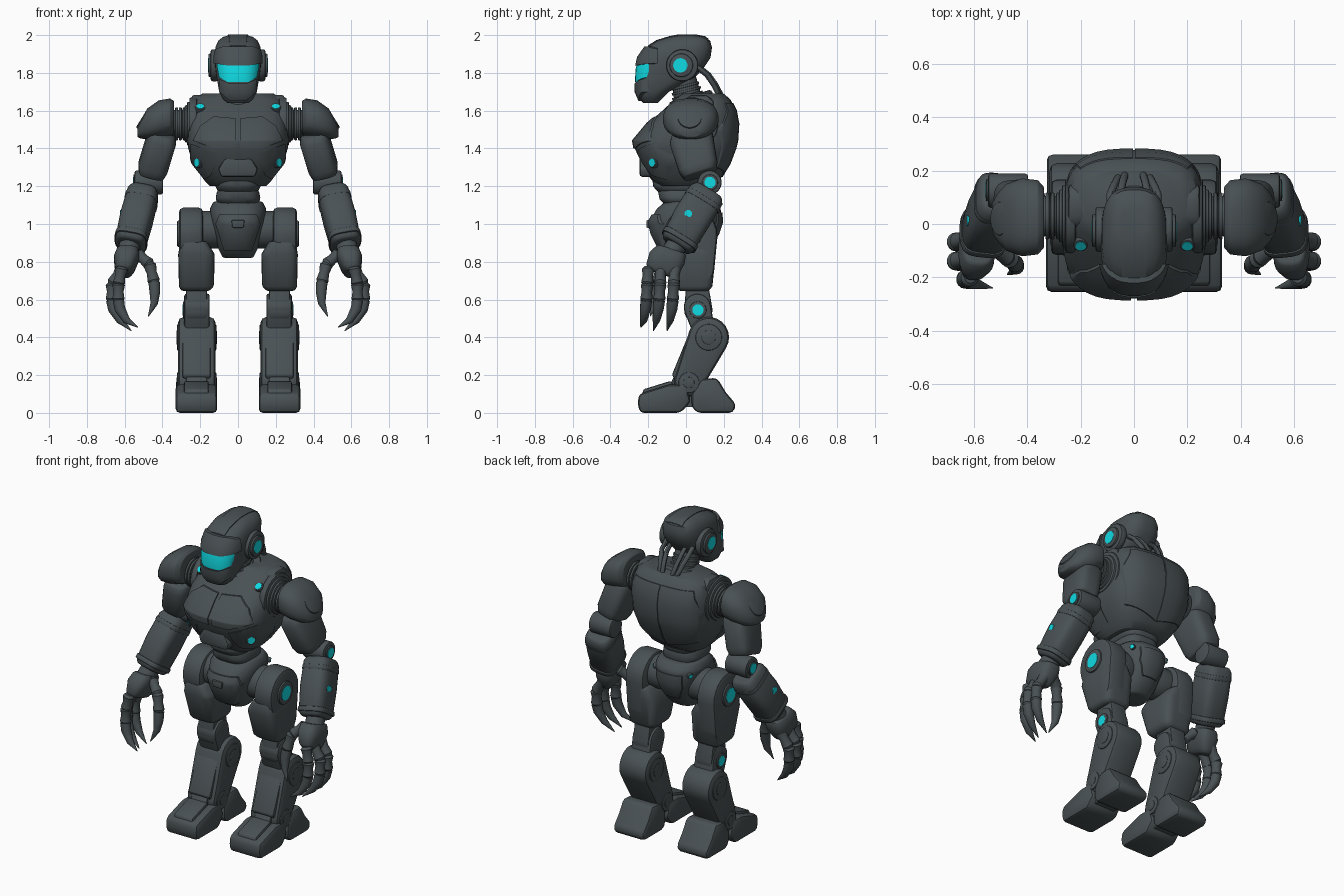
import bpy, bmesh, math
from mathutils import Vector
from mathutils.bvhtree import BVHTree

if "Cube" in bpy.data.objects:
    bpy.data.objects.remove(bpy.data.objects["Cube"], do_unlink=True)

def material(name, rgb):
    mat = bpy.data.materials.new(name)
    mat.use_nodes = True
    mat.diffuse_color = (*rgb, 1)
    mat.node_tree.nodes["Principled BSDF"].inputs["Base Color"].default_value = (*rgb, 1)
    return mat

SLATE = material("dark slate armour", (.067, .082, .088))
GLOW = material("cyan glow", (.005, .7, .76))
SHARP = math.radians(36)

def add_object(name, mesh, mat, mirror):
    mesh.materials.clear()
    mesh.materials.append(mat)
    mesh.shade_smooth()
    mesh.set_sharp_from_angle(angle=SHARP)
    obj = bpy.data.objects.new(name, mesh)
    bpy.context.scene.collection.objects.link(obj)
    if mirror:
        obj.modifiers.new("Mirror", 'MIRROR')
    return obj

def finish(name, bm, mat=SLATE, mirror=False, bevel=0):
    bmesh.ops.recalc_face_normals(bm, faces=bm.faces)
    if bevel:
        edges = [e for e in bm.edges if e.is_manifold and e.calc_face_angle(0) > SHARP]
        bmesh.ops.bevel(bm, geom=edges, offset=bevel, offset_type='OFFSET', segments=2,
                        profile=.5, affect='EDGES', clamp_overlap=True)
    mesh = bpy.data.meshes.new(name)
    bm.to_mesh(mesh)
    bm.free()
    return add_object(name, mesh, mat, mirror)

def skin(bm, rings):
    """Join consecutive closed rings and cap both ends."""
    for low, high in zip(rings, rings[1:]):
        for k in range(len(low)):
            j = (k + 1) % len(low)
            bm.faces.new((low[k], low[j], high[j], high[k]))
    bm.faces.new(rings[0])
    bm.faces.new(rings[-1])

def loft(name, stations, axis=None, power=2, sides=24, **opts):
    """Skin superellipse rings (x, y, z, radius_u, radius_v); no axis means follow the path."""
    bm, rings = bmesh.new(), []
    points = [Vector(s[:3]) for s in stations]
    for i, s in enumerate(stations):
        w = Vector(axis) if axis else points[min(i + 1, len(points) - 1)] - points[max(i - 1, 0)]
        w.normalize()
        ref = Vector((0, 1, 0)) if abs(w.x) > .9 else Vector((1, 0, 0))
        u = (ref - w * ref.dot(w)).normalized()
        v = w.cross(u)
        rings.append([])
        for k in range(sides):
            a = math.tau * (k + .5) / sides
            c, d = [math.copysign(abs(t) ** (2 / power), t) for t in (math.cos(a), math.sin(a))]
            rings[-1].append(bm.verts.new(points[i] + u * c * s[3] + v * d * s[-1]))
    skin(bm, rings)
    return finish(name, bm, **opts)

def body(name, rows, **opts):
    """Upright shell from rows of (z, half width, front y, back y)."""
    stations = [(0, (f + b) / 2, z, w, (b - f) / 2) for z, w, f, b in rows]
    return loft(name, stations, axis=(0, 0, 1), sides=40, **opts)

def disc(name, center, radius, length, axis=(1, 0, 0), **opts):
    c, w = Vector(center), Vector(axis).normalized() * length / 2
    return loft(name, [(*(c - w), radius), (*(c + w), radius)], axis=axis, **opts)

def prism(name, outline, span, axis='x', **opts):
    """Extrude an outline: (y, z) along x, (x, z) along y, or (x, y) along z."""
    place = {'x': lambda p, t: (t, *p), 'y': lambda p, t: (p[0], t, p[1]), 'z': lambda p, t: (*p, t)}[axis]
    bm = bmesh.new()
    skin(bm, [[bm.verts.new(place(p, t)) for p in outline] for t in span])
    return finish(name, bm, **opts)

def pill(c1, r1, c2, r2, steps=12):
    """Outline around two circles joined by tangents."""
    dy, dz = c2[0] - c1[0], c2[1] - c1[1]
    heading, half = math.atan2(dz, dy), math.acos((r1 - r2) / math.hypot(dy, dz))
    arcs = ((c1, r1, heading + half, math.tau - 2 * half), (c2, r2, heading - half, 2 * half))
    return [(c[0] + r * math.cos(start + sweep * k / steps), c[1] + r * math.sin(start + sweep * k / steps))
            for c, r, start, sweep in arcs for k in range(steps + 1)]

def panel(name, base, outline, span, axis='y', lift=.007, mat=SLATE, mirror=False):
    """Thin armour plate that follows the surface of another part."""
    mesh = base.data.copy()
    for vert, normal in zip(mesh.vertices, [v.normal.copy() for v in mesh.vertices]):
        vert.co += normal * lift
    shell, cutter = add_object("shell", mesh, mat, False), prism("cutter", outline, span, axis)
    cutter.hide_render = True
    mod = shell.modifiers.new("Cut", 'BOOLEAN')
    mod.operation, mod.solver, mod.object = 'INTERSECT', 'EXACT', cutter
    bpy.context.view_layer.update()
    result = bpy.data.meshes.new_from_object(shell.evaluated_get(bpy.context.evaluated_depsgraph_get()))
    for helper in (shell, cutter):
        bpy.data.objects.remove(helper, do_unlink=True)
    return add_object(name, result, mat, mirror)

def both(half):
    return half + [(-x, z) for x, z in reversed(half)]

def lamp(name, base, x, z, radius, side, axis=None):
    """Round light on the front (side -1) or back (side 1) of a shell."""
    tree = BVHTree.FromPolygons([v.co for v in base.data.vertices], [p.vertices[:] for p in base.data.polygons])
    spot, normal, _, _ = tree.ray_cast(Vector((x, side, z)), Vector((0, -side, 0)))
    disc(name + "_bezel", spot, radius * 1.35, .026, axis or normal, mirror=True, bevel=.004)
    disc(name, spot, radius, .032, axis or normal, mirror=True, mat=GLOW)

# Helmet, visor, ears
head = body("helmet", [(1.64, .055, -.225, -.15), (1.66, .08, -.245, -.13), (1.7, .1, -.262, -.09), (1.77, .112, -.265, .04),
                       (1.82, .12, -.262, .09), (1.88, .125, -.248, .13), (1.935, .12, -.21, .138), (1.97, .105, -.155, .128),
                       (1.99, .08, -.09, .1), (1.998, .055, -.05, .06)], power=2.8)
front = (-.5, -.195)
panel("visor", head, both([(.115, 1.85), (.1, 1.775), (.055, 1.752)]), front, lift=.005, mat=GLOW)
panel("brow", head, both([(.08, 1.94), (.14, 1.92), (.14, 1.852), (.06, 1.84)]), (-.5, -.15), lift=.012)
panel("face_mask", head, both([(.045, 1.745), (.1, 1.768), (.1, 1.7), (.04, 1.65)]), front, lift=.01)
panel("helmet_crest", head, both([(.045, -.2), (.055, .12)]), (1.9, 2.1), 'z', lift=.004)
disc("ear_base", (.125, -.02, 1.84), .085, .04, mirror=True, bevel=.01)
disc("ear_cap", (.147, -.025, 1.84), .062, .02, mirror=True, bevel=.006)
disc("ear_light", (.153, -.03, 1.84), .038, .012, mirror=True, mat=GLOW)

# Neck and cables
loft("neck", [(0, .03, 1.58, .08), (0, -.02, 1.8, .065)])
for k in range(3):
    disc("neck_ring", (0, .008 - .006 * k, 1.68 + .025 * k), .084 - .004 * k, .014, (0, -.25, 1), bevel=.004)
disc("collar", (0, .03, 1.65), .12, .06, (0, -.3, 1), bevel=.015)
for top, foot, y in ((.09, .06, .06), (.05, .035, .07)):
    loft("neck_cable", [(top, y, 1.83, .014), (top, y + .05, 1.79, .014), ((top + foot) / 2, y + .085, 1.74, .014),
                        (foot, y + .112, 1.69, .014), (foot, y + .12, 1.64, .014)], sides=10, mirror=True)

# Torso shell with plates
torso = body("torso", [(1.2, .15, -.14, .13), (1.235, .182, -.185, .18), (1.32, .24, -.235, .232), (1.4, .264, -.272, .262),
                       (1.44, .268, -.28, .272), (1.53, .265, -.205, .278), (1.6, .258, -.125, .265), (1.66, .235, -.06, .235),
                       (1.69, .19, -.02, .2)], power=3, bevel=.012)
panel("breast_plate", torso, [(.012, 1.56), (.13, 1.57), (.2, 1.52), (.24, 1.44), (.12, 1.4), (.012, 1.4)], (-.5, 0), mirror=True)
panel("rib_plate", torso, [(.11, 1.37), (.25, 1.425), (.255, 1.33), (.18, 1.235), (.14, 1.26)], (-.5, 0), mirror=True)
panel("back_plate", torso, [(.004, 1.64), (.2, 1.64), (.25, 1.5), (.2, 1.3), (.004, 1.25)], (0, .5), mirror=True, lift=.005)
prism("sternum_plate", both([(.055, 1.375), (.105, 1.29), (.09, 1.25)]), (-.245, -.1), 'y', bevel=.012)
prism("collar_pad", [(-.03, 1.6), (-.01, 1.66), (.03, 1.684), (.11, 1.684), (.15, 1.65), (.15, 1.6)], (.17, .248), mirror=True, bevel=.018)
lamp("collar_light", torso, .2, 1.612, .02, -1, (0, -.65, .75))
lamp("rib_light", torso, .207, 1.325, .021, -1, (.75, -.66, 0))

# Segmented waist and pelvis
body("belly_upper", [(1.17, .105, -.15, .12), (1.2, .12, -.175, .13), (1.27, .11, -.18, .13)], power=3, bevel=.01)
body("belly_middle", [(1.1, .1, -.11, .11), (1.13, .12, -.14, .12), (1.18, .11, -.15, .12)], power=3, bevel=.01)
body("belly_lower", [(1.04, .08, -.09, .1), (1.11, .095, -.11, .11)], power=3, bevel=.01)
pelvis = body("pelvis", [(.82, .08, -.08, .07), (.87, .105, -.14, .12), (.95, .125, -.18, .17), (1.01, .14, -.195, .19),
                         (1.08, .15, -.155, .185), (1.12, .13, -.11, .15)], power=2.4, bevel=.012)
panel("pelvis_plate", pelvis, both([(.1, 1.05), (.12, 1), (.075, .86)]), (-.5, 0), lift=.009)
panel("rear_pelvis_plate", pelvis, both([(.09, 1.06), (.085, .98), (.05, .9)]), (0, .5))
lamp("rear_light", pelvis, .118, 1.06, .012, 1)
prism("pelvis_latch", both([(.035, 1.02), (.03, .98)]), (-.21, -.15), 'y', bevel=.006)

# Shoulders
for k, radius in enumerate((.14, .118, .1)):
    disc("shoulder_socket", (.238 + .012 * k, .03, 1.53), radius, .04, mirror=True, bevel=.008)
disc("shoulder_axle", (.31, .03, 1.53), .075, .15, mirror=True)
for x in (.285, .305, .325):
    disc("shoulder_rib", (x, .03, 1.53), .088, .015, mirror=True, bevel=.005)
loft("shoulder_pad", [(.338, .025, 1.562, .115, .09), (.36, .025, 1.565, .14, .1), (.42, .025, 1.555, .147, .1),
                      (.48, .025, 1.53, .125, .082), (.515, .025, 1.502, .085, .05), (.533, .025, 1.485, .05, .025)],
     axis=(1, 0, 0), power=2.5, mirror=True, bevel=.012)
disc("shoulder_cap", (.488, .02, 1.553), .064, .046, (.85, 0, .53), mirror=True, bevel=.008)

# Arms
loft("upper_arm", [(.4, .02, 1.49, .07, .1), (.405, .028, 1.45, .08, .118), (.45, .065, 1.3, .08, .105), (.46, .075, 1.26, .068, .088)],
     axis=(.055, .06, -.2), power=3.5, mirror=True, bevel=.01)
disc("elbow", (.472, .125, 1.22), .064, .15, mirror=True, bevel=.01)
disc("elbow_rim", (.547, .127, 1.22), .042, .014, mirror=True, bevel=.004)
disc("elbow_light", (.551, .127, 1.22), .03, .012, mirror=True, mat=GLOW)
down_arm = (.065, -.16, -.26)
loft("forearm", [(.5, .12, 1.175, .07, .08), (.505, .105, 1.15, .084, .1), (.537, .03, 1.03, .088, .102),
                 (.568, -.04, .905, .082, .094), (.573, -.052, .885, .068, .08)], axis=down_arm, power=3.5, mirror=True, bevel=.01)
disc("forearm_light", (.611, .012, 1.055), .02, .03, mirror=True, mat=GLOW)
for t in (.1, .85):
    x, y, z = Vector((.503, .11, 1.16)).lerp(Vector((.573, -.05, .888)), t)
    loft("forearm_band", [(x, y, z, .088, .103), (x + .006, y - .014, z - .024, .088, .103)],
         axis=down_arm, power=3.5, mirror=True, bevel=.005)

# Hands with hooked claws
loft("wrist", [(.57, -.04, .9, .055), (.59, -.09, .83, .055)], mirror=True)
loft("palm", [(.582, -.075, .865, .058, .08), (.59, -.1, .82, .068, .098), (.6, -.125, .76, .052, .09), (.605, -.13, .735, .037, .075)],
     axis=(.02, -.1, -.3), power=3, mirror=True, bevel=.01)

def finger(name, path):
    """Bulged joints along the path, ending in a tapered claw."""
    for p, q in zip(path[:2], path[1:3]):
        p, q = Vector(p), Vector(q)
        bulges = ((-.1, .022), (.05, .034), (.45, .027), (.9, .033), (1.1, .02))
        loft(name + "_segment", [(*p.lerp(q, t), r) for t, r in bulges], axis=q - p, sides=14, mirror=True)
    loft(name + "_claw", [(*p, r) for p, r in zip(path[2:], (.031, .029, .02, .002))], sides=14, mirror=True)

for y, shift in ((-.2, -.035), (-.132, 0), (-.06, 0)):
    finger("finger", [(.615, y, .765), (.667 + shift, y - .005, .68), (.668 + shift, y - .01, .595), (.66 + shift, y - .015, .55),
                      (.625 + shift, y - .025, .49), (.565 + shift, y - .04, .435 - shift / 2)])
finger("thumb", [(.53, -.09, .84), (.467, -.13, .785), (.444, -.15, .69), (.44, -.16, .64), (.444, -.17, .58), (.475, -.19, .51)])

# Thighs and hips
disc("hip_joint", (.16, .02, .97), .1, .16, mirror=True, bevel=.015)
prism("thigh_shell", pill((.025, .945), .142, (.045, .765), .105), (.185, .312), mirror=True, bevel=.022)
loft("thigh", [(.225, .04, .645, .075, .08), (.22, .04, .67, .093, .1), (.22, .02, .84, .097, .138), (.235, .025, .91, .07, .138)],
     axis=(0, 0, 1), power=5, mirror=True, bevel=.014)
disc("hip_rim", (.312, .017, .948), .07, .02, mirror=True, bevel=.006)
disc("hip_light", (.318, .017, .948), .044, .012, mirror=True, mat=GLOW)

# Knees
prism("knee_link", pill((.065, .545), .075, (.06, .66), .06), (.165, .275), mirror=True, bevel=.01)
prism("knee_cap", pill((.06, .56), .072, (.09, .45), .06), (.15, .285), mirror=True, bevel=.014)
disc("knee_rim", (.284, .063, .545), .045, .016, mirror=True, bevel=.004)
disc("knee_light", (.288, .063, .545), .03, .01, mirror=True, mat=GLOW)

# Shins with pivot rings
prism("shin", pill((.12, .4), .108, (.015, .165), .078), (.12, .317), mirror=True, bevel=.028)
prism("shin_plate", [(.015, .42), (-.075, .2), (-.05, .17), (.06, .4)], (.145, .295), mirror=True, bevel=.01)
for y, z, radius in ((.12, .4, .07), (.015, .16, .055)):
    for x in (.122, .316):
        disc("pivot_ring", (x, y, z), radius, .014, mirror=True, bevel=.005)
        disc("pivot_hub", (x, y, z), radius * .55, .02, mirror=True, bevel=.005)

# Feet
prism("toe", [(-.245, 0), (-.255, .05), (-.25, .1), (-.09, .15), (0, .15), (.025, .06), (-.01, .02), (-.03, 0)],
      (.11, .33), mirror=True, bevel=.022)
prism("heel", [(.03, .03), (.06, 0), (.25, 0), (.265, .045), (.21, .11), (.165, .185), (.08, .18), (.03, .1)],
      (.113, .327), mirror=True, bevel=.032)
prism("toe_plate", [(-.235, .09), (-.225, .125), (-.08, .17), (-.05, .12)], (.155, .285), mirror=True, bevel=.01)
prism("instep", [(-.09, .14), (-.06, .2), (.02, .2), (.02, .1)], (.165, .275), mirror=True, bevel=.01)
prism("foot_bridge", [(-.06, .03), (-.06, .11), (.1, .11), (.1, .03)], (.15, .29), mirror=True)
